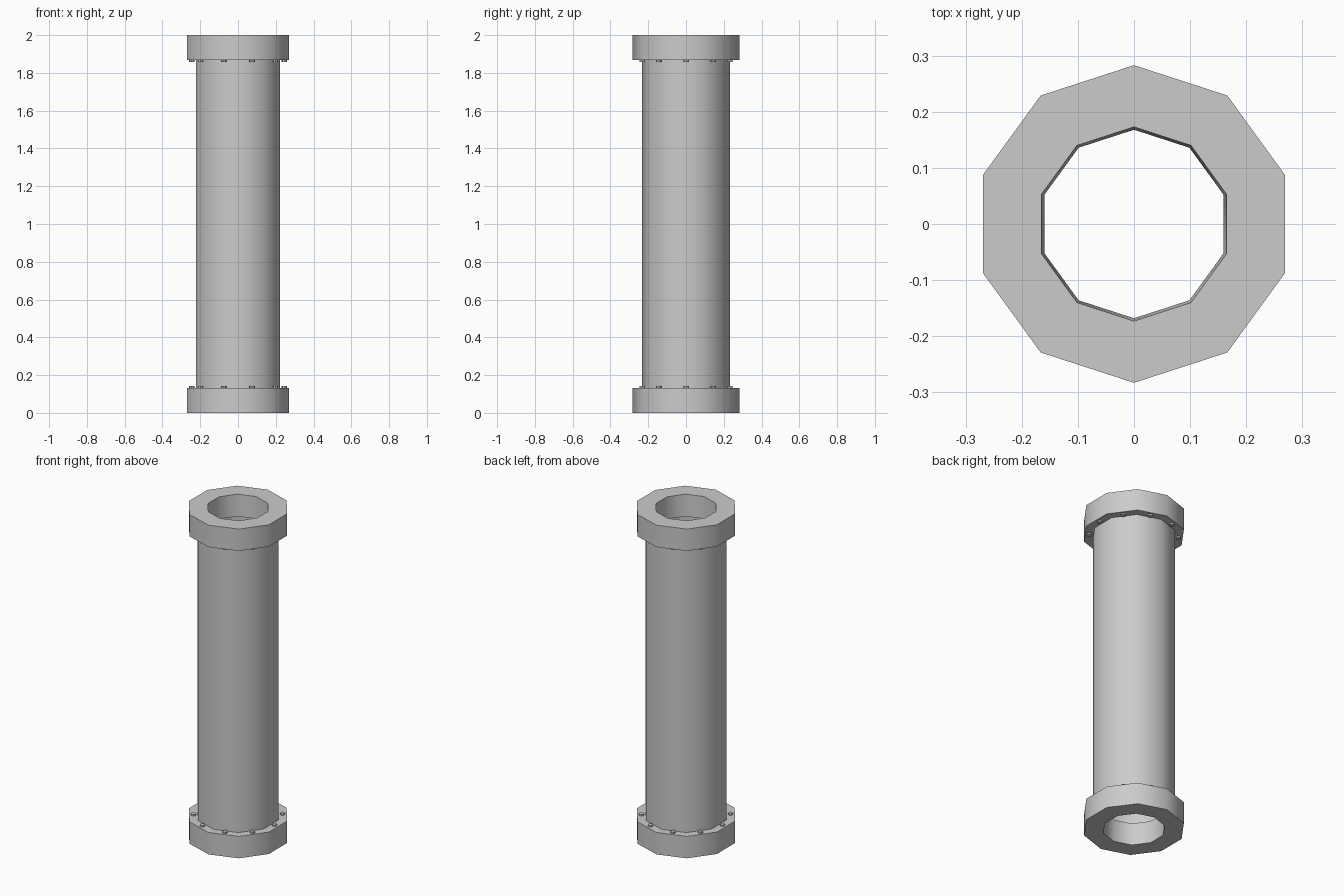
import bpy
import bmesh
from math import pi, cos, sin, radians

SIDES = 10
HEIGHT = 2.0
FLANGE = 0.133      # flange thickness
BOLT_RING = 0.245

cube = bpy.data.objects.get("Cube")
if cube:
    bpy.data.objects.remove(cube, do_unlink=True)

grey = bpy.data.materials.new("pipe grey")
grey.use_nodes = True
colour = (0.6, 0.6, 0.6, 1)
grey.diffuse_color = colour
grey.node_tree.nodes["Principled BSDF"].inputs["Base Color"].default_value = colour


def finish(name, bm):
    """Turn a bmesh into a smooth-shaded object with sharp edges kept."""
    bmesh.ops.recalc_face_normals(bm, faces=bm.faces)
    mesh = bpy.data.meshes.new(name)
    bm.to_mesh(mesh)
    bm.free()
    mesh.materials.append(grey)
    obj = bpy.data.objects.new(name, mesh)
    bpy.context.collection.objects.link(obj)
    bpy.ops.object.select_all(action="DESELECT")
    obj.select_set(True)
    bpy.context.view_layer.objects.active = obj
    bpy.ops.object.shade_smooth_by_angle(angle=radians(40))
    return obj


def ring(name, profile):
    """Sweep a closed (radius, z) profile around z, with a corner on the y axis."""
    bm = bmesh.new()
    loops = []
    for i in range(SIDES):
        a = pi / 2 + 2 * pi * i / SIDES
        loops.append([bm.verts.new((r * cos(a), r * sin(a), z)) for r, z in profile])
    n = len(profile)
    for i in range(SIDES):
        here, there = loops[i], loops[(i + 1) % SIDES]
        for j in range(n):
            k = (j + 1) % n
            bm.faces.new((here[j], there[j], there[k], here[k]))
    return finish(name, bm)


def bolts(name, z):
    """One bolt head above the middle of each flange side."""
    bm = bmesh.new()
    for i in range(SIDES):
        a = 2 * pi * i / SIDES
        made = bmesh.ops.create_cone(bm, cap_ends=True, segments=8, radius1=0.014,
                                     radius2=0.014, depth=0.02)
        bmesh.ops.translate(bm, verts=made["verts"],
                            vec=(BOLT_RING * cos(a), BOLT_RING * sin(a), z))
    return finish(name, bm)


# Long hollow pipe between the flanges
ring("pipe", [(0.233, FLANGE), (0.233, HEIGHT - FLANGE),
              (0.225, HEIGHT - FLANGE), (0.225, FLANGE)])

# End flanges with slightly tapered bores, and their bolts
for name, end, way in (("bottom", 0, 1), ("top", HEIGHT, -1)):
    inner = end + way * FLANGE
    ring(name + "_flange", [(0.283, end), (0.283, inner), (0.168, inner), (0.173, end)])
    bolts(name + "_bolts", inner)
